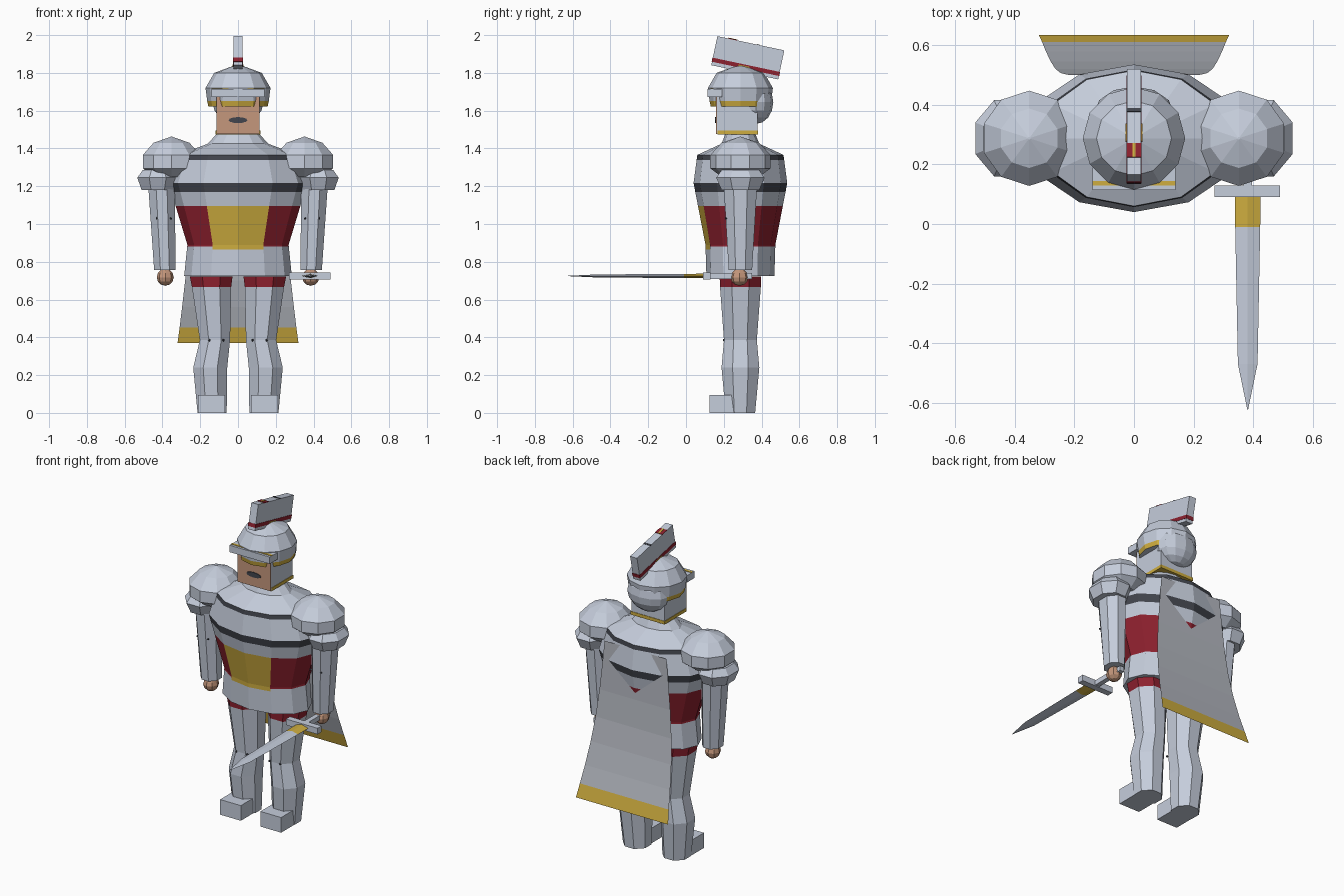
import bpy, bmesh, math
from mathutils import Matrix, Vector

cube = bpy.data.objects.get("Cube")
if cube:
    bpy.data.objects.remove(cube)


def material(name, rgb):
    m = bpy.data.materials.new(name)
    m.use_nodes = True
    m.diffuse_color = (*rgb, 1)
    m.node_tree.nodes["Principled BSDF"].inputs["Base Color"].default_value = (*rgb, 1)
    return m


STEEL = material("steel", (.56, .61, .71))
CLOTH = material("cape grey", (.46, .48, .53))
GOLD = material("gold", (.62, .42, .05))
RED = material("deep red", (.27, .015, .028))
DARK = material("dark grey", (.055, .06, .075))
SKIN = material("skin", (.56, .31, .2))

CY = .288  # body centre line in y


def finish(name, bm, mats, rule=None, matrix=None):
    bm.normal_update()
    bmesh.ops.recalc_face_normals(bm, faces=bm.faces)
    if rule:
        for f in bm.faces:
            f.material_index = rule(f.calc_center_median())
    if matrix:
        bm.transform(matrix)
    me = bpy.data.meshes.new(name)
    bm.to_mesh(me)
    bm.free()
    for m in mats:
        me.materials.append(m)
    ob = bpy.data.objects.new(name, me)
    bpy.context.collection.objects.link(ob)
    return ob


def box(name, lo, hi, mat, matrix=None):
    bm = bmesh.new()
    bmesh.ops.create_cube(bm, size=1)
    lo, hi = Vector(lo), Vector(hi)
    for v in bm.verts:
        v.co = (lo + hi) / 2 + v.co * (hi - lo)
    return finish(name, bm, [mat], matrix=matrix)


def tube(name, rings, n, mats, loc=(0, CY, 0), rule=None, half=False, rot=None):
    """Loft of elliptical rings (z, rx, ry, x offset), capped at both ends."""
    bm = bmesh.new()
    loops = []
    grow = 1 / math.cos(math.pi / n) if half else 1
    for z, rx, ry, *dx in rings:
        loop = []
        for i in range(n):
            a = math.tau * (i + .5 * half) / n - math.pi / 2
            loop.append(bm.verts.new((grow * rx * math.cos(a) + (dx[0] if dx else 0),
                                      grow * ry * math.sin(a), z)))
        loops.append(loop)
    for a, b in zip(loops, loops[1:]):
        for i in range(n):
            j = (i + 1) % n
            bm.faces.new((a[i], a[j], b[j], b[i]))
    bm.faces.new(loops[0][::-1])
    bm.faces.new(loops[-1])
    return finish(name, bm, mats, rule, Matrix.Translation(loc) @ (rot or Matrix()))


def ball(name, loc, radii, mat, rings=8, segs=12):
    bm = bmesh.new()
    bmesh.ops.create_uvsphere(bm, u_segments=segs, v_segments=rings, radius=1)
    return finish(name, bm, [mat], matrix=Matrix.Translation(loc) @ Matrix.Diagonal((*radii, 1)))


def split_rings(rings, heights):
    """Add interpolated rings at the given heights."""
    out = list(rings)
    for h in heights:
        for a, b in zip(rings, rings[1:]):
            if a[0] < h < b[0]:
                t = (h - a[0]) / (b[0] - a[0])
                out.append(tuple(p + (q - p) * t for p, q in zip(a, b)))
    return sorted(out)


# Torso with painted bands and a gold front panel
def torso_rule(c):
    if c.y < -.1 and abs(c.x) < .12 and .865 < c.z < 1.095:
        return 2
    if .88 < c.z < 1.095:
        return 1
    return 3 if 1.17 < c.z < 1.217 or 1.34 < c.z < 1.366 else 0


torso = [(.725, .285, .18), (.89, .268, .185), (1.217, .367, .248),
         (1.366, .315, .228), (1.425, .16, .1), (1.475, .115, .08)]
tube("torso", split_rings(torso, (.865, .88, 1.095, 1.17, 1.34)), 12,
     [STEEL, RED, GOLD, DARK], rule=torso_rule)

# Head with face, mouth and hood trim
box("head", (-.115, .165, 1.477), (.115, .378, 1.68), STEEL)
box("face", (-.115, .158, 1.477), (.115, .165, 1.68), SKIN)
box("hood_trim", (-.118, .166, 1.475), (.118, .381, 1.495), GOLD)
tube("mouth", [(0, .05, .016), (.004, .05, .016)], 12, [DARK], loc=(0, .158, 1.55),
     rot=Matrix.Rotation(math.pi / 2, 4, "X"))

# Helmet with gold rim, visor and neck guard
helmet = [(1.622, .157, .157), (1.65, .163, .163), (1.72, .172, .172),
          (1.8, .126, .126), (1.845, .004, .004)]
tube("helmet", helmet, 12, [STEEL, GOLD], rule=lambda c: int(1.623 < c.z < 1.65))
box("visor", (-.14, .115, 1.672), (.14, .19, 1.715), STEEL)
box("visor_trim", (-.14, .13, 1.715), (.14, .145, 1.718), GOLD)
ball("neck_guard", (0, .37, 1.645), (.135, .092, .115), STEEL)

# Tilted crest with stripes
tilt = Matrix.Translation((0, .327, 1.88)) @ Matrix.Rotation(math.radians(-12), 4, "X")
for name, lo, hi, mat in (
        ("crest", (-.024, -.181, -.0785), (.024, .181, .0785), STEEL),
        ("crest_stripe", (-.026, -.183, -.06), (.026, .183, -.038), RED),
        ("crest_badge", (-.028, -.04, -.06), (.028, .02, -.045), GOLD),
        ("crest_top_patch", (-.025, -.122, .077), (.025, -.074, .081), RED),
        ("crest_top_line", (-.005, -.122, .08), (.005, -.074, .083), GOLD),
        ("crest_top_bar", (-.025, .034, .077), (.025, .046, .081), DARK)):
    box(name, lo, hi, mat, tilt)

# Arms and legs, both sides
SHOULDER = [(1.25, .1, .1), (1.295, .16, .16), (1.365, .16, .16), (1.43, .1, .1), (1.462, .004, .004)]
CUFF = [(1.18, .085, .1), (1.245, .108, .128), (1.285, .08, .1)]
ARM = [(.757, .057, .062, .387), (1.2, .07, .088, .405)]
LEG = [(0, .077, .078, .137), (.24, .09, .1, .147), (.385, .08, .087, .122),
       (.667, .104, .108, .14), (.722, .113, .11, .142)]
for side, s in (("left", 1), ("right", -1)):
    def flip(rings):
        return [(z, rx, ry, s * dx) for z, rx, ry, dx in rings]

    tube(side + "_shoulder", SHOULDER, 10, [STEEL], loc=(s * .352, CY, 0))
    tube(side + "_elbow_cuff", CUFF, 8, [STEEL], loc=(s * .425, CY, 0), half=True)
    tube(side + "_arm", flip(ARM), 8, [STEEL], half=True)
    ball(side + "_hand", (s * .385, .283, .718), (.045, .048, .045), SKIN, 6, 8)
    tube(side + "_leg", flip(LEG), 8, [STEEL, RED], half=True, rule=lambda c: int(c.z > .667))
    box(side + "_foot", (s * .14 - .072, .125, 0), (s * .14 + .072, .3, .095), STEEL)
    for dx in (-.045, .03):
        ball(side + "_knee_rivet", (s * (.122 + dx), CY - .086, .385), (.007,) * 3, DARK, 4, 6)
        ball(side + "_arm_rivet", (s * (.4 + dx), CY - .077, 1.03), (.006,) * 3, DARK, 4, 6)

# Sword held forward in the left hand
blade = [(0, .043, .012), (.1, .042, .011), (.56, .033, .008), (.715, .001, .001)]
tube("sword_blade", blade, 4, [STEEL, GOLD], loc=(.382, .09, .725),
     rule=lambda c: int(c.z < .1), rot=Matrix.Rotation(math.pi / 2, 4, "X"))
box("sword_guard", (.27, .09, .705), (.49, .13, .743), STEEL)
box("sword_handle", (.367, .12, .71), (.397, .35, .74), STEEL)

# Cape: a thin flaring sheet with a gold hem
bm = bmesh.new()
rows = []
for z, y, x in ((.37, .635, .32), (.452, .612, .309), (.56, .58, .296), (.7, .546, .28),
                (.85, .521, .264), (1.02, .507, .246), (1.18, .503, .23), (1.33, .5, .215)):
    rows.append([bm.verts.new((s * x, y, z)) for s in (-1, 1)])
for a, b in zip(rows, rows[1:]):
    bm.faces.new((a[1], a[0], b[0], b[1]))
finish("cape", bm, [CLOTH, GOLD], rule=lambda c: int(c.z < .452))
